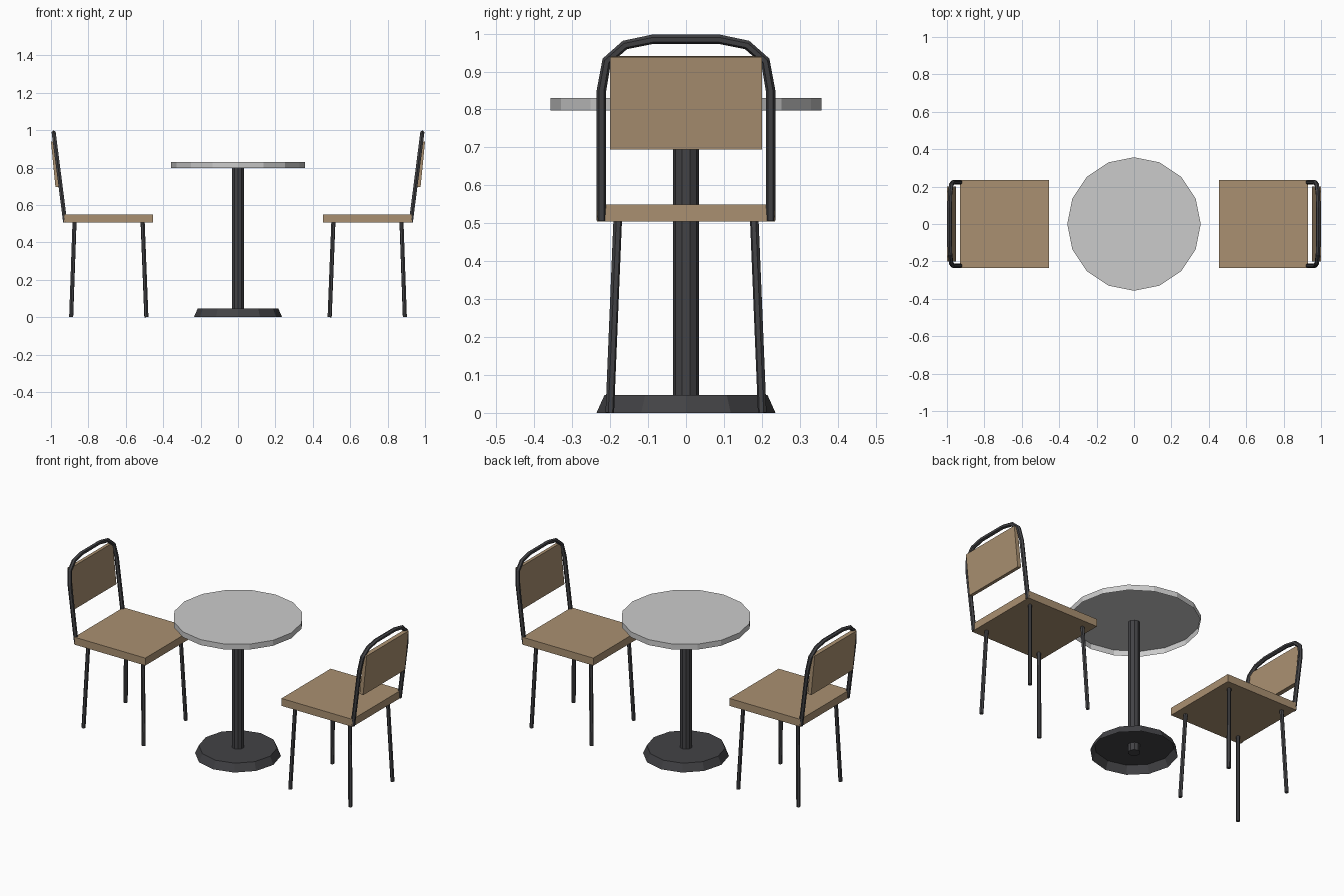
import bpy, bmesh
from math import pi
from mathutils import Vector

if "Cube" in bpy.data.objects:
    bpy.data.objects.remove(bpy.data.objects["Cube"])


def material(name, rgb):
    m = bpy.data.materials.new(name)
    m.diffuse_color = (*rgb, 1)
    m.use_nodes = True
    m.node_tree.nodes["Principled BSDF"].inputs["Base Color"].default_value = m.diffuse_color
    return m


WOOD = material("wood", (0.40, 0.28, 0.165))
METAL = material("dark_metal", (0.055, 0.055, 0.06))


def add_mesh(name, bm, mat=None):
    bmesh.ops.recalc_face_normals(bm, faces=bm.faces)
    me = bpy.data.meshes.new(name)
    bm.to_mesh(me)
    bm.free()
    ob = bpy.data.objects.new(name, me)
    bpy.context.collection.objects.link(ob)
    if mat:
        me.materials.append(mat)
    return ob


def cone(name, sides, r_bottom, r_top, z0, z1, mat=None, open_bottom=False):
    bm = bmesh.new()
    bmesh.ops.create_cone(bm, cap_ends=True, segments=sides,
                          radius1=r_bottom, radius2=r_top, depth=z1 - z0)
    bmesh.ops.translate(bm, verts=bm.verts, vec=(0, 0, (z0 + z1) / 2))
    if open_bottom:
        bm.normal_update()
        low = [f for f in bm.faces if f.normal.z < -0.9]
        bmesh.ops.delete(bm, geom=low, context='FACES_ONLY')
    return add_mesh(name, bm, mat)


def slab(name, outline, half_width, mat):
    """Extrude an x-z outline across y."""
    bm = bmesh.new()
    face = bm.faces.new([bm.verts.new((x, -half_width, z)) for x, z in outline])
    ext = bmesh.ops.extrude_face_region(bm, geom=[face])["geom"]
    verts = [v for v in ext if isinstance(v, bmesh.types.BMVert)]
    bmesh.ops.translate(bm, verts=verts, vec=(0, 2 * half_width, 0))
    return add_mesh(name, bm, mat)


def tube(name, points, radius):
    cu = bpy.data.curves.new(name, 'CURVE')
    cu.dimensions = '3D'
    cu.bevel_depth = radius
    cu.bevel_resolution = 1
    cu.use_fill_caps = True
    sp = cu.splines.new('POLY')
    sp.points.add(len(points) - 1)
    for p, co in zip(sp.points, points):
        p.co = (*co, 1)
    sp.use_smooth = False
    cu.materials.append(METAL)
    ob = bpy.data.objects.new(name, cu)
    bpy.context.collection.objects.link(ob)
    return ob


# Table: open-bottomed top and foot on a round post
cone("table_top", 16, 0.357, 0.357, 0.797, 0.83, open_bottom=True)
cone("table_post", 10, 0.034, 0.034, 0.002, 0.80, METAL)
cone("table_base", 12, 0.236, 0.215, 0, 0.047, METAL, open_bottom=True)

# Chairs: one on each side, facing the table
for s, side in ((1, "right"), (-1, "left")):
    slab(side + "_seat", [(s * x, z) for x, z in
         ((0.455, 0.505), (0.93, 0.505), (0.93, 0.55), (0.455, 0.55))], 0.235, WOOD)
    slab(side + "_backrest", [(s * x, z) for x, z in
         ((0.953, 0.698), (0.976, 0.695), (1.0, 0.938), (0.977, 0.941))], 0.2, WOOD)

    # Splayed legs
    for part, x_top, x_low in (("front_leg", 0.51, 0.49), ("rear_leg", 0.874, 0.892)):
        for t in (1, -1):
            tube(f"{side}_{part}", [(s * x_low, t * 0.201, 0),
                                    (s * x_top, t * 0.18, 0.51)], 0.0115)

    # Bent back frame leaning outward
    half = [(0.223, 0.507), (0.223, 0.85), (0.209, 0.928), (0.161, 0.97), (0.088, 0.985)]
    path = half + [(-y, z) for y, z in reversed(half)]
    tube(side + "_back_frame",
         [(s * (0.924 + (z - 0.507) * 0.128), y, z) for y, z in path], 0.0125)
